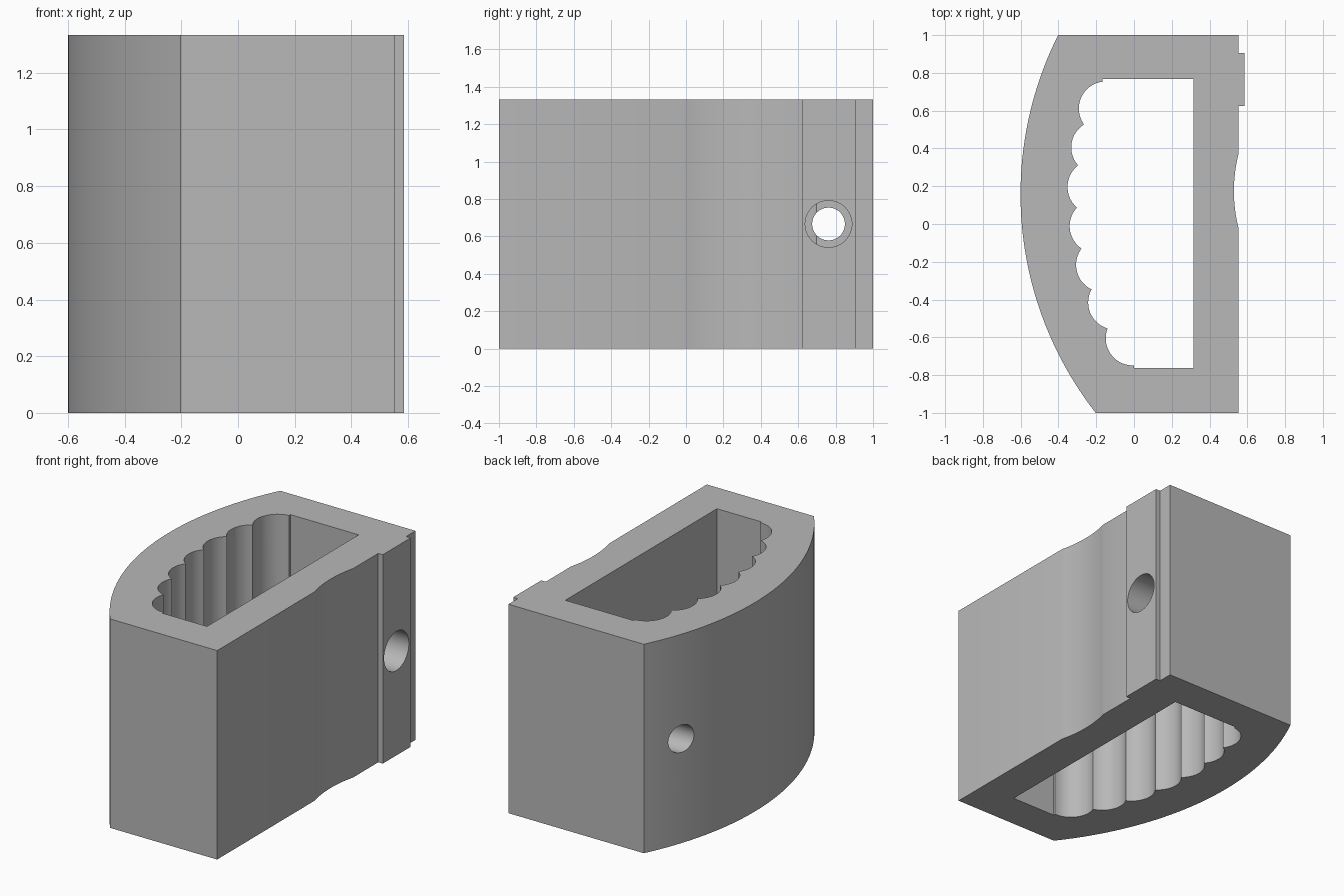
import bpy, bmesh
from math import sqrt, pi
from mathutils import Vector, Matrix

if "Cube" in bpy.data.objects:
    bpy.data.objects.remove(bpy.data.objects["Cube"], do_unlink=True)

HEIGHT = 1.333

grey = bpy.data.materials.new("plain grey")
grey.use_nodes = True
grey.diffuse_color = (0.48, 0.48, 0.48, 1)
grey.node_tree.nodes["Principled BSDF"].inputs["Base Color"].default_value = (0.48, 0.48, 0.48, 1)


def arc(a, b, sagitta, steps):
    """Points from a to b along a circle that bulges to the left of a->b (b excluded)."""
    a, b = Vector(a), Vector(b)
    half = (b - a).length / 2
    along = (b - a).normalized()
    left = Vector((-along.y, along.x))
    s = abs(sagitta)
    radius = (half * half + s * s) / (2 * s)
    points = []
    for i in range(steps):
        t = -half + 2 * half * i / steps
        rise = sqrt(radius * radius - t * t) - (radius - s)
        points.append((a + b) / 2 + along * t + left * (rise if sagitta > 0 else -rise))
    return points


def make_object(name, bm):
    bmesh.ops.recalc_face_normals(bm, faces=bm.faces)
    mesh = bpy.data.meshes.new(name)
    bm.to_mesh(mesh)
    bm.free()
    mesh.materials.append(grey)
    obj = bpy.data.objects.new(name, mesh)
    bpy.context.collection.objects.link(obj)
    return obj


def prism(name, outline, bottom, top):
    bm = bmesh.new()
    face = bm.faces.new([bm.verts.new((p[0], p[1], bottom)) for p in outline])
    result = bmesh.ops.extrude_face_region(bm, geom=[face])
    verts = [v for v in result["geom"] if isinstance(v, bmesh.types.BMVert)]
    bmesh.ops.translate(bm, verts=verts, vec=(0, 0, top - bottom))
    return make_object(name, bm)


def bore(name, radius, x0, x1):
    bm = bmesh.new()
    place = Matrix.Translation(((x0 + x1) / 2, 0.762, HEIGHT / 2)) @ Matrix.Rotation(pi / 2, 4, "Y")
    bmesh.ops.create_cone(bm, cap_ends=True, segments=48, radius1=radius,
                          radius2=radius, depth=x1 - x0, matrix=place)
    return make_object(name, bm)


# Outer block: bowed left side, shallow hollow and raised strip on the right
outline = arc((-0.203, -1), (-0.402, 1), 0.2905, 48)
outline += [(-0.402, 1), (0.553, 1), (0.553, 0.905), (0.585, 0.905),
            (0.585, 0.624), (0.553, 0.624)]
outline += arc((0.553, 0.37), (0.553, -0.02), -0.024, 16)
outline += [(0.553, -0.02), (0.553, -1)]
body = prism("body", outline, 0, HEIGHT)

# Pocket: straight on three sides, seven equal-radius scallops on the fourth
cusps = [(-0.177, 0.752), (-0.265, 0.527), (-0.296, 0.31), (-0.302, 0.087),
         (-0.278, -0.13), (-0.225, -0.346), (-0.14, -0.553), (-0.003, -0.749)]
SCALLOP = 0.144
pocket = [(0.315, 0.767), (-0.167, 0.767), (-0.167, 0.752)]
for a, b in zip(cusps, cusps[1:]):
    half = (Vector(b) - Vector(a)).length / 2
    pocket += arc(a, b, -(SCALLOP - sqrt(SCALLOP ** 2 - half ** 2)), 16)
pocket += [cusps[-1], (0, -0.749), (0, -0.762), (0.315, -0.762)]

# Pocket and stepped cross hole are cut out of the block
cutters = [prism("pocket_cutter", pocket, -0.1, HEIGHT + 0.1),
           bore("wide_hole_cutter", 0.125, -0.262, 0.8),
           bore("narrow_hole_cutter", 0.0875, -0.8, 0.7)]
bpy.context.view_layer.objects.active = body
for cutter in cutters:
    cutter.hide_render = True
    cut = body.modifiers.new(cutter.name, "BOOLEAN")
    cut.operation = "DIFFERENCE"
    cut.solver = "EXACT"
    cut.object = cutter
    bpy.ops.object.modifier_apply(modifier=cut.name)
    bpy.data.objects.remove(cutter, do_unlink=True)

bpy.ops.object.select_all(action="DESELECT")
body.select_set(True)
bpy.ops.object.shade_smooth_by_angle(angle=0.4)
